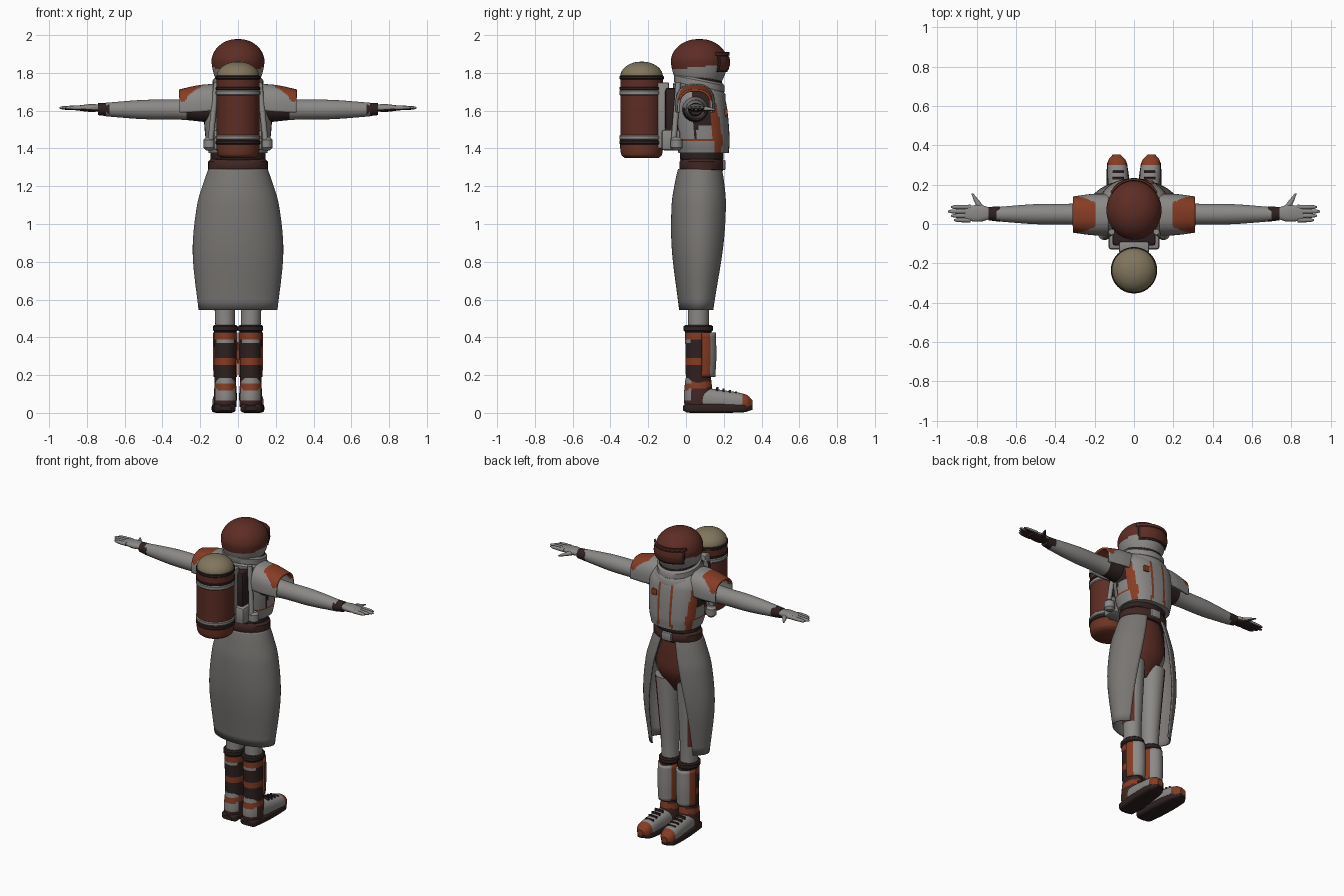
import bpy, bmesh, math
from mathutils import Vector

if "Cube" in bpy.data.objects:
    bpy.data.objects.remove(bpy.data.objects["Cube"], do_unlink=True)


def material(name, rgb):
    mat = bpy.data.materials.new(name)
    mat.use_nodes = True
    mat.diffuse_color = (*rgb, 1)
    bsdf = next(node for node in mat.node_tree.nodes if node.type == 'BSDF_PRINCIPLED')
    bsdf.inputs["Base Color"].default_value = (*rgb, 1)
    return mat


GREY = material("warm grey cloth", (.26, .25, .24))
COAT = material("coat grey", (.19, .18, .17))
ORANGE = material("burnt orange", (.24, .045, .018))
RUST = material("deep rust", (.15, .035, .018))
RED = material("rust brown", (.11, .026, .018))
MAROON = material("dark maroon", (.05, .02, .017))
DARK = material("dark brown", (.027, .015, .014))
SAND = material("sand", (.22, .18, .11))

# Shared centre lines
BODY = (0, .07)
LEG = (.067, .065)
ARM = (.05, 1.606)
TANK = (0, -.235)
TANK_RADIUS = .113


def finish(name, bm, mats, rule=None, mirror=False, thickness=0):
    """Turn a bmesh into a coloured, shaded object."""
    bmesh.ops.recalc_face_normals(bm, faces=bm.faces[:])
    for face in bm.faces:
        face.smooth = True
        if rule:
            face.material_index = int(rule(face.calc_center_median(), face.normal))
    mesh = bpy.data.meshes.new(name)
    bm.to_mesh(mesh)
    bm.free()
    for mat in mats:
        mesh.materials.append(mat)
    mesh.set_sharp_from_angle(angle=math.radians(40))
    ob = bpy.data.objects.new(name, mesh)
    bpy.context.collection.objects.link(ob)
    if thickness:
        solid = ob.modifiers.new("thickness", 'SOLIDIFY')
        solid.thickness, solid.offset = thickness, 0
    if mirror:
        ob.modifiers.new("mirror", 'MIRROR')


def refine(profile, steps):
    """Smooth interpolation of the radius along the path."""
    def slope(i):
        before, after = profile[max(i - 1, 0)], profile[min(i + 1, len(profile) - 1)]
        return (after[1] - before[1]) / (after[0] - before[0])
    for i, (start, end) in enumerate(zip(profile, profile[1:])):
        span = end[0] - start[0]
        for j in range(steps):
            u = j / steps
            blend = u * u * (3 - 2 * u)
            bend = u * (1 - u) ** 2 * slope(i) - u * u * (1 - u) * slope(i + 1)
            yield start[0] + span * u, start[1] + (end[1] - start[1]) * blend + span * bend
    yield profile[-1]


def dome(base, top, radius, count=6):
    """Quarter-ellipse profile that closes at the top."""
    angles = [math.pi / 2 * i / count for i in range(count + 1)]
    return [(base + (top - base) * math.sin(a), radius * math.cos(a)) for a in angles]


def loft(name, mats, profile, centre=BODY, squash=1, squash_end=None, drift=(0, 0),
         rule=None, axis='z', sides=40, steps=6, power=1, arc=None, gap=None,
         tilt=0, mirror=False, thickness=0):
    """Skin ellipses along an axis; profile holds (place, radius) pairs."""
    bm = bmesh.new()
    rows = []
    opened = bool(arc or gap)
    first, last = profile[0][0], profile[-1][0]
    for place, radius in refine(profile, steps):
        a = centre[0] + drift[0] * (place - first)
        b = centre[1] + drift[1] * (place - first)
        ratio = squash
        if squash_end is not None:
            ratio += (squash_end - squash) * (place - first) / (last - first)
        radius = max(radius, .002)
        low, high = arc or (0, 360)
        if gap:
            low, high = 90 + gap(place), 450 - gap(place)
        row = []
        for i in range(sides + opened):
            angle = math.radians(low + (high - low) * i / sides)
            c, s = math.cos(angle), math.sin(angle)
            u = a + radius * math.copysign(abs(c) ** power, c)
            v = b + radius * ratio * math.copysign(abs(s) ** power, s)
            spots = {'x': (place, u, v), 'y': (u, place, v), 'z': (u, v, place - tilt * (v - b))}
            row.append(bm.verts.new(spots[axis]))
        rows.append(row)
    for row, after in zip(rows, rows[1:]):
        for i in range(sides):
            j = i + 1 if opened else (i + 1) % sides
            bm.faces.new((row[i], row[j], after[j], after[i]))
    if not opened:
        bm.faces.new(rows[0])
        bm.faces.new(rows[-1])
    finish(name, bm, mats, rule, mirror, thickness)


def band(name, mat, low, high, radius, **options):
    """Ring with chamfered edges."""
    edge = (high - low) / 5
    profile = [(low, radius - edge), (low + edge, radius),
               (high - edge, radius), (high, radius - edge)]
    loft(name, [mat], profile, steps=1, **options)


def block(name, mat, half_width, depth, height, x=0, bevel=.008, mirror=False):
    bm = bmesh.new()
    bmesh.ops.create_cube(bm, size=2)
    for v in bm.verts:
        v.co = Vector((x + v.co.x * half_width, depth[v.co.y > 0], height[v.co.z > 0]))
    bmesh.ops.bevel(bm, geom=bm.edges[:], offset=bevel, segments=2, affect='EDGES', profile=.5)
    finish(name, bm, [mat], mirror=mirror)


# Helmet, visor and collar
loft("helmet", [GREY, RED], [(1.75, .11), (1.8, .13)] + dome(1.86, 1.98, .14),
     squash=1.07, sides=56, rule=lambda c, n: c.z > 1.825 + c.y / 10)
loft("visor_frame", [DARK], [(1.805, .134), (1.85, .143), (1.895, .14)], squash=1.09,
     arc=(40, 140), thickness=.006)
loft("visor_glass", [RED], [(1.815, .139), (1.85, .147), (1.885, .144)], squash=1.09,
     arc=(45, 135), thickness=.006)
loft("helmet_brim", [RED], [(1.893, .14), (1.91, .142)], squash=1.1,
     arc=(35, 145), thickness=.01)
band("collar_lower", GREY, 1.665, 1.725, .152, squash=.92, tilt=.2)
band("collar_upper", GREY, 1.715, 1.77, .134, tilt=.2)
band("collar_seam", DARK, 1.76, 1.785, .121, tilt=.2)


# Jacket with coloured panels
def jacket_rule(c, n):
    x = abs(c.x)
    if n.y > .35:
        piping = .04 < x < .054
        flank = x > .125 + (c.z - 1.4) / 8
        return c.z < 1.66 and (piping or flank)
    if c.z < 1.455:
        return c.z > 1.44
    if c.y > .135:
        return 1
    if n.y > -.2:
        return 0 if c.y > .06 and c.z < 1.53 else 2
    return 0 if x > .1 else 2


loft("jacket", [GREY, ORANGE, DARK],
     [(1.375, .155), (1.45, .172), (1.64, .18), (1.7, .155), (1.75, .1)],
     centre=(0, .093), drift=(0, -.08), squash=.86, squash_end=.75,
     rule=jacket_rule, sides=80, steps=8, power=.85)
block("chest_badge", ORANGE, .018, (.2, .22), (1.57, 1.61), x=.08, bevel=.003)

# Belt and pelvis
band("waist_seam", DARK, 1.335, 1.385, .145, centre=(0, .083), squash=.8)
band("belt", MAROON, 1.275, 1.345, .158, centre=(0, .083), squash=.74)
block("belt_buckle", GREY, .035, (.185, .21), (1.285, 1.34))


def pelvis_rule(c, n):
    if n.y < .2:
        return 2 if c.z > 1.08 else 0
    rise = min(1, max(0, (c.z - .9) / .4))
    width = .035 + .065 * math.sin(math.pi * rise)
    if abs(c.x) < width:
        return 1
    return 2 if c.z > 1.08 else 0


loft("pelvis", [GREY, RED, DARK], [(.92, .05), (1.05, .148), (1.17, .155), (1.3, .14)],
     squash=.72, rule=pelvis_rule, sides=64, steps=8)

# Open-fronted long coat skirt, its gap widening towards the hem
loft("coat_skirt", [COAT], [(.545, .205), (.85, .236), (1.1, .213), (1.23, .175), (1.29, .153)],
     centre=(0, .07), drift=(0, .01), squash=.5, squash_end=.76,
     gap=lambda z: 20 + 35 * (1.29 - z), sides=64, thickness=.008)

# Trousers
loft("leg", [GREY, RED], [(.42, .052), (.55, .054), (.7, .062), (1, .08)], centre=LEG,
     drift=(.02, .01), squash=1.05, mirror=True,
     rule=lambda c, n: n.x > .5 and c.z > .57)


# Boots
def shaft_rule(c, n):
    if abs(c.z - .402) < .018 or abs(c.z - .273) < .018:
        return 1
    return 2 if n.y < -.5 and .37 < c.z < .39 else 0


def ankle_rule(c, n):
    if abs(c.z - .14 - c.y / 10) < .018:
        return 1
    return 2 if n.y < -.45 and c.z > .065 else 0


loft("boot_shaft", [DARK, ORANGE, GREY], [(.15, .056), (.3, .058), (.44, .06)], centre=LEG,
     squash=1.17, rule=shaft_rule, sides=48, steps=16, mirror=True)
band("boot_cuff", DARK, .43, .465, .066, centre=LEG, squash=1.18, mirror=True)
loft("shin_guard", [ORANGE, GREY], [(.19, .058), (.3, .062), (.425, .06)], centre=LEG,
     squash=1.45, rule=lambda c, n: c.y > .125, arc=(12, 168), thickness=.012, mirror=True)
loft("ankle", [MAROON, ORANGE, GREY], [(.03, .058), (.09, .061), (.185, .054)], centre=LEG,
     squash=1.25, rule=ankle_rule, sides=48, steps=10, mirror=True)
loft("foot", [GREY, ORANGE], [(.05, .052), (.2, .053), (.32, .046), (.352, .02)],
     centre=(.07, .076), drift=(.06, -.09), squash=1.2, squash_end=.95, power=.85,
     rule=lambda c, n: c.y > .3, axis='y', mirror=True)
loft("sole", [DARK], [(-.015, .03), (.01, .056), (.3, .052), (.352, .02)],
     centre=(.067, .025), drift=(.06, 0), squash=.43, axis='y', power=.5, mirror=True)
for i in range(4):
    y, top = .16 + i * .033, .137 - i * .008
    block("lace", DARK, .03, (y, y + .012), (top - .02, top), x=.08, bevel=.003, mirror=True)

# Arms and gloves
loft("sleeve", [GREY, DARK], [(.14, .07), (.3, .054), (.5, .051), (.7, .036)], centre=ARM,
     rule=lambda c, n: c.x < .26 and n.z < .1, axis='x', mirror=True)
loft("cuff", [DARK], [(.68, .039), (.74, .034)], centre=ARM, drift=(.05, .03),
     squash=.93, axis='x', mirror=True)


def glove(name, profile, **options):
    """Grey glove part with a dark gripping underside."""
    loft(name, [GREY, DARK], profile, rule=lambda c, n: n.z < -.35, mirror=True, **options)


glove("palm", [(.73, .028), (.78, .042), (.86, .036)], centre=(.054, 1.614),
      squash=.6, squash_end=.33, power=.85, axis='x')
for i in range(4):
    tip = .945 - .015 * abs(i - 2)
    glove("finger", [(.83, .012), (tip - .02, .01), (tip, .004)],
          centre=(.02 + i * .022, 1.615), axis='x', sides=14, steps=4)
glove("thumb", [(.06, .02), (.11, .015), (.155, .005)], centre=(.765, 1.612),
      drift=(.6, -.06), squash=.8, axis='y', sides=16, steps=4)

# Shoulder pads, the orange panel widening outwards
loft("shoulder_pad", [GREY, ORANGE], [(.13, .1), (.21, .099), (.31, .086)],
     centre=(.048, 1.63), drift=(0, -.08), squash=1.06, power=.8, axis='x',
     rule=lambda c, n: c.x > .195 and abs(c.y - .048) < .06 + (c.x - .195) / 3 and c.z > 1.65,
     arc=(-12, 192), steps=10, thickness=.012, mirror=True)

# Life-support tank on the back
loft("tank_body", [RED], [(1.4, TANK_RADIUS), (1.78, TANK_RADIUS)], centre=TANK)
loft("tank_base", [RUST], [(1.35, .09), (1.365, .107), (1.42, .115)], centre=TANK)
loft("tank_dome", [SAND], dome(1.78, 1.86, TANK_RADIUS), centre=TANK)
for mat, low, high in ((DARK, 1.765, 1.785), (DARK, 1.71, 1.725), (GREY, 1.68, 1.71),
                       (GREY, 1.445, 1.47), (DARK, 1.42, 1.445)):
    band("tank_band", mat, low, high, TANK_RADIUS + .005, centre=TANK)

# Pack frame and harness
block("tank_spine", GREY, .075, (-.15, -.09), (1.4, 1.75))
block("pack_upper", DARK, .11, (-.11, -.02), (1.49, 1.72), bevel=.015)
block("pack_lower", GREY, .13, (-.13, -.03), (1.39, 1.5), bevel=.015)
band("pack_pod", GREY, 1.39, 1.46, .032, centre=(.15, -.05), sides=20, mirror=True)
loft("harness_strap", [GREY], [(1.44, .015), (1.75, .015)], centre=(.145, -.065),
     drift=(-.1, .08), sides=14, mirror=True)
